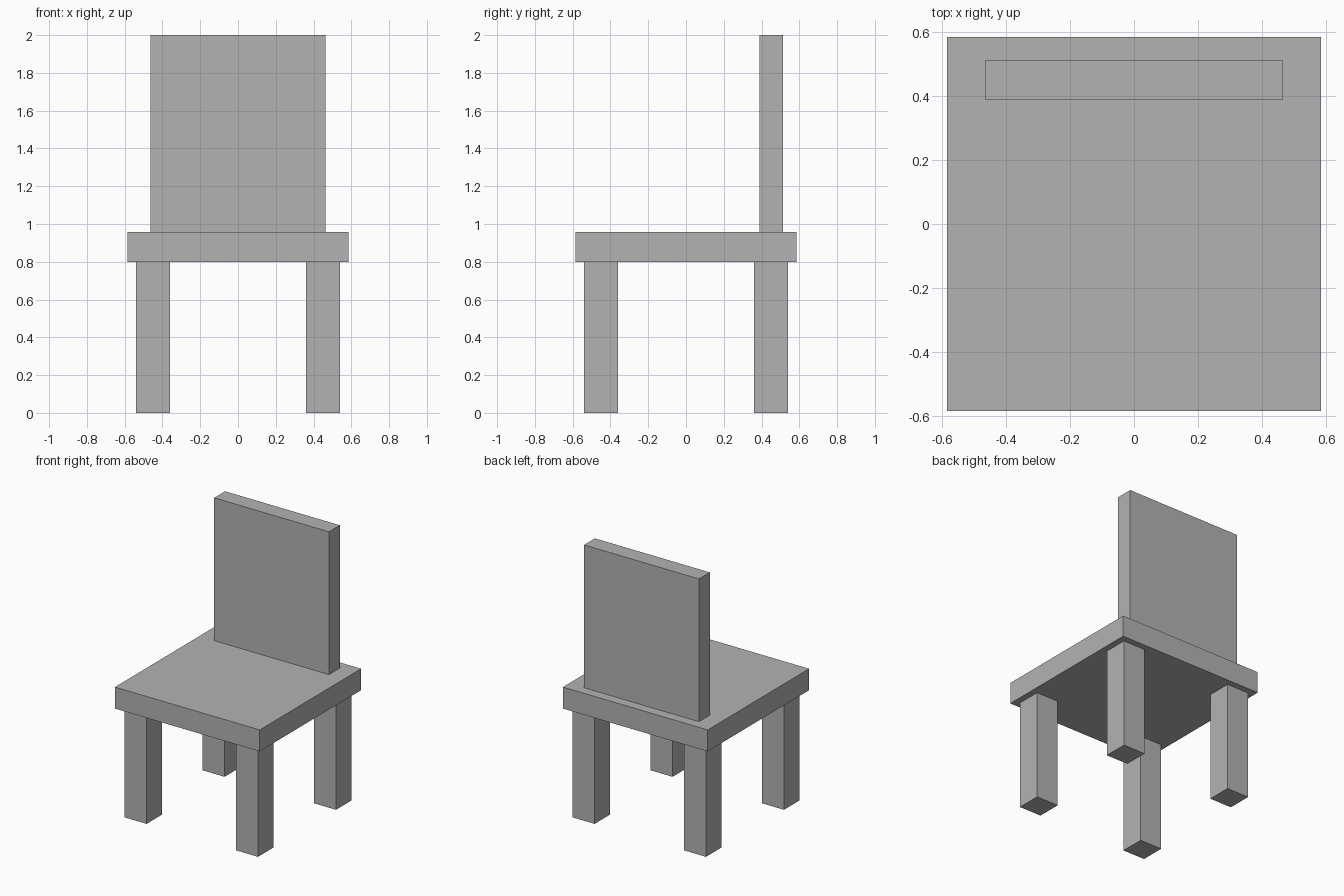
import bpy
import bmesh
from mathutils import Vector

old = bpy.data.objects.get("Cube")
if old:
    bpy.data.objects.remove(old, do_unlink=True)

# Single plain grey for the whole chair
GREY = (0.45, 0.45, 0.45, 1.0)
grey = bpy.data.materials.new("plain_grey")
grey.use_nodes = True
grey.diffuse_color = GREY
grey.node_tree.nodes["Principled BSDF"].inputs["Base Color"].default_value = GREY


def box(name, low, high):
    """Flat-shaded box spanning two opposite corners, origin at its centre."""
    low, high = Vector(low), Vector(high)
    mesh = bpy.data.meshes.new(name)
    bm = bmesh.new()
    bmesh.ops.create_cube(bm, size=1.0)
    bmesh.ops.scale(bm, vec=high - low, verts=bm.verts)
    bm.to_mesh(mesh)
    bm.free()
    mesh.materials.append(grey)
    obj = bpy.data.objects.new(name, mesh)
    obj.location = (low + high) / 2
    bpy.context.collection.objects.link(obj)
    return obj


SEAT_BOTTOM, SEAT_TOP = 0.80, 0.957
SEAT_HALF = 0.585
LEG_CENTRE, LEG_HALF = 0.45, 0.089

# Seat slab
box("seat", (-SEAT_HALF, -SEAT_HALF, SEAT_BOTTOM), (SEAT_HALF, SEAT_HALF, SEAT_TOP))

# Upright backrest, set in from the rear edge
box("backrest", (-0.464, 0.388, SEAT_TOP), (0.464, 0.513, 2.0))

# Four square legs
for side, sx in (("left", 1), ("right", -1)):
    for end, sy in (("front", -1), ("back", 1)):
        x, y = sx * LEG_CENTRE, sy * LEG_CENTRE
        box(f"{end}_{side}_leg",
            (x - LEG_HALF, y - LEG_HALF, 0),
            (x + LEG_HALF, y + LEG_HALF, SEAT_BOTTOM))
